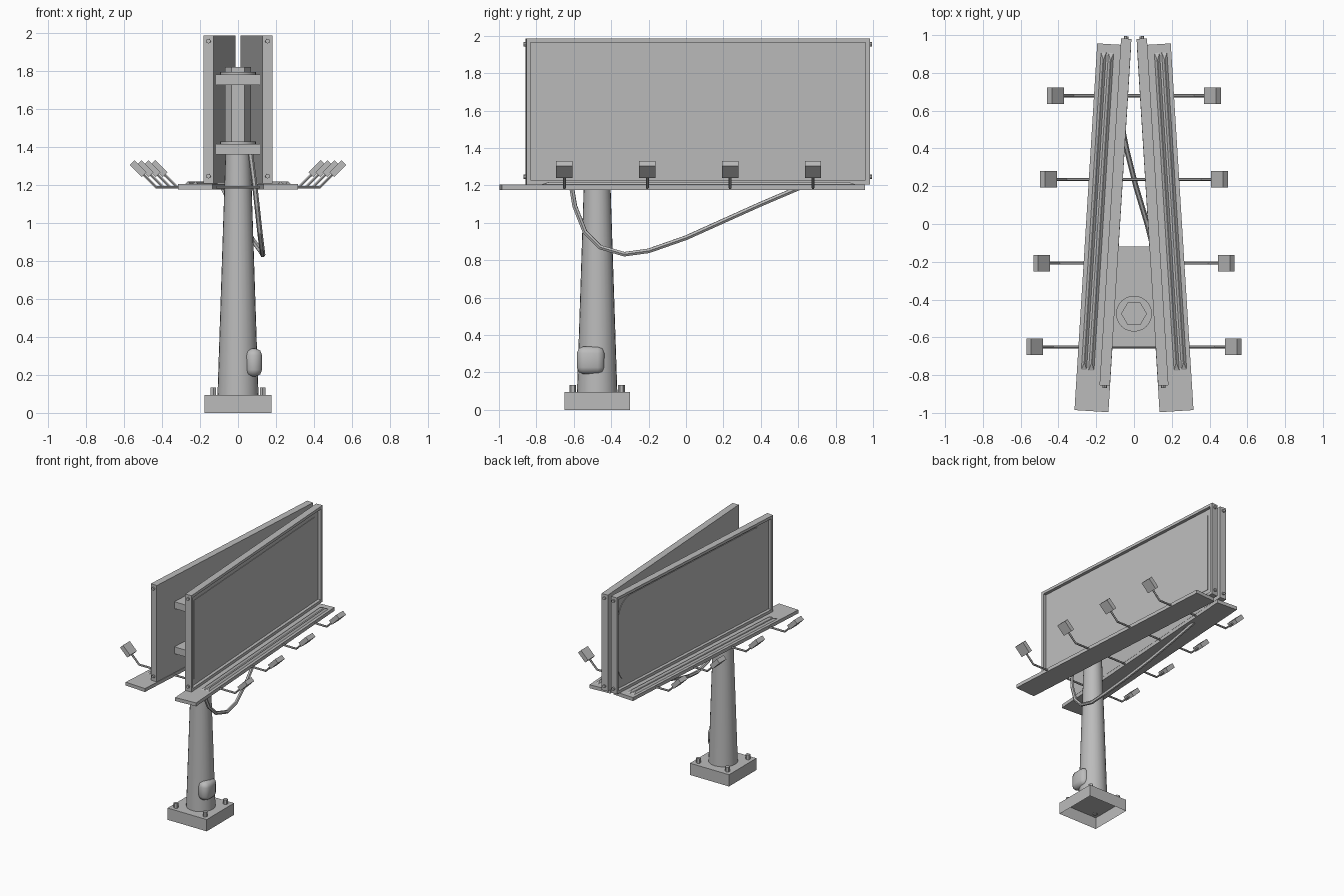
import bpy, bmesh, math
from mathutils import Matrix, Vector

if "Cube" in bpy.data.objects:
    bpy.data.objects.remove(bpy.data.objects["Cube"], do_unlink=True)

GREY = (0.5, 0.5, 0.5, 1)
mat = bpy.data.materials.new("plain grey")
mat.use_nodes = True
mat.diffuse_color = GREY
mat.node_tree.nodes["Principled BSDF"].inputs["Base Color"].default_value = GREY

POLE_Y = -0.475
TILT = 0.062


def link(name, data, matrix=Matrix()):
    ob = bpy.data.objects.new(name, data)
    bpy.context.scene.collection.objects.link(ob)
    data.materials.append(mat)
    ob.matrix_world = matrix
    return ob


def finish(name, bm, matrix=Matrix(), smooth=False):
    bmesh.ops.recalc_face_normals(bm, faces=bm.faces)
    me = bpy.data.meshes.new(name)
    bm.to_mesh(me)
    bm.free()
    ob = link(name, me, matrix)
    if smooth:
        bpy.ops.object.select_all(action='DESELECT')
        ob.select_set(True)
        bpy.context.view_layer.objects.active = ob
        bpy.ops.object.shade_smooth_by_angle(angle=math.radians(50))
    return ob


def box_bm(center, size):
    bm = bmesh.new()
    bmesh.ops.create_cube(bm, size=1, matrix=Matrix.Translation(center) @ Matrix.Diagonal((*size, 1)))
    return bm


def cylinder(name, center, r1, r2, depth, sides, matrix=Matrix(), rot=Matrix(), smooth=False):
    bm = bmesh.new()
    bmesh.ops.create_cone(bm, cap_ends=True, segments=sides, radius1=r1, radius2=r2, depth=depth,
                          matrix=Matrix.Translation(center) @ rot)
    return finish(name, bm, matrix, smooth)


def prism(name, outline, z0, z1, matrix=Matrix()):
    """Extrude a flat outline from z0 up to z1."""
    bm = bmesh.new()
    face = bm.faces.new([bm.verts.new((x, y, z0)) for x, y in outline])
    new = bmesh.ops.extrude_face_region(bm, geom=[face])["geom"]
    bmesh.ops.translate(bm, vec=(0, 0, z1 - z0), verts=[v for v in new if isinstance(v, bmesh.types.BMVert)])
    return finish(name, bm, matrix)


def tube(name, points, radius):
    cu = bpy.data.curves.new(name, 'CURVE')
    cu.dimensions = '3D'
    cu.bevel_depth, cu.bevel_resolution, cu.use_fill_caps = radius, 1, True
    sp = cu.splines.new('POLY')
    sp.points.add(len(points) - 1)
    for p, co in zip(sp.points, points):
        p.co = (*co, 1)
    sp.use_smooth = False
    return link(name, cu)


def rounded_rect(hw, hh, r, steps=6):
    pts = []
    for k, (sx, sy) in enumerate([(1, 1), (-1, 1), (-1, -1), (1, -1)]):
        for i in range(steps + 1):
            a = math.pi / 2 * (k + i / steps)
            pts.append((sx * (hw - r) + r * math.cos(a), sy * (hh - r) + r * math.sin(a)))
    return pts


# Footing, open underneath, with anchor bolts
bm = box_bm((0, POLE_Y, 0.047), (0.35, 0.35, 0.095))
bmesh.ops.delete(bm, geom=[f for f in bm.faces if f.normal.z < -0.5], context='FACES_ONLY')
bmesh.ops.recalc_face_normals(bm, faces=bm.faces)
finish("footing", bm)
for sx in (-1, 1):
    for sy in (-1, 1):
        cylinder("anchor_bolt", (sx * 0.13, POLE_Y + sy * 0.13, 0.11), 0.018, 0.018, 0.045, 6)

# Tapered pole with a hexagonal mast on top
cylinder("pole", (0, POLE_Y, 0.74), 0.108, 0.065, 1.30, 24, smooth=True)
cylinder("mast", (0, POLE_Y, 1.6), 0.068, 0.068, 0.44, 6, rot=Matrix.Rotation(math.pi / 2, 4, 'Z'))

# Brackets between the two boards, each with a collar ring
for z in (1.36, 1.725):
    prism("bracket", [(-0.118, -0.65), (0.118, -0.65), (0.086, -0.12), (-0.086, -0.12)], z, z + 0.055)
    cylinder("collar", (0, POLE_Y, z + 0.06), 0.095, 0.095, 0.014, 24, smooth=True)

# Meter case on the side of the pole
bm = box_bm((0.083, -0.51, 0.265), (0.088, 0.148, 0.148))
bmesh.ops.bevel(bm, geom=bm.edges[:], offset=0.036, segments=2, profile=0.5, affect='EDGES')
meter = finish("meter_case", bm)
for p in meter.data.polygons:
    p.use_smooth = True

# Two boards and their walkways, spread in a V
for s, side in ((1, "left"), (-1, "right")):
    M = Matrix.Translation((s * 0.165, -0.02, 0)) @ Matrix.Rotation(s * TILT, 4, 'Z')
    finish(side + "_walkway", box_bm((0, 0, 1.19), (0.18, 1.945, 0.028)), M)

    # Low hipped ridges along the walkway
    for u in (0.014, 0.053):
        bm = box_bm((s * u, 0.085, 1.21), (0.03, 1.69, 0.014))
        for v in bm.verts:
            if v.co.z > 1.21:
                v.co.x = s * u + (v.co.x - s * u) * 0.1
                v.co.y -= math.copysign(0.04, v.co.y)
        finish(side + "_walkway_ridge", bm, M)

    # Framed board with a recessed face
    cu, cv, cz = s * -0.0617, 0.087, 1.596
    bm = box_bm((cu, cv, cz), (0.055, 1.84, 0.78))
    bm.normal_update()
    front = [f for f in bm.faces if f.normal.x * s > 0.5]
    bmesh.ops.inset_region(bm, faces=front, thickness=0.032)
    new = bmesh.ops.extrude_face_region(bm, geom=front)["geom"]
    bmesh.ops.delete(bm, geom=front, context='FACES_ONLY')
    bmesh.ops.translate(bm, vec=(-s * 0.025, 0, 0), verts=[v for v in new if isinstance(v, bmesh.types.BMVert)])
    finish(side + "_board", bm, M)

    # Thin sheet on the recessed face
    if s > 0:
        outline = [(0.85, 0.318), (-0.85, 0.318), (-0.85, -0.318), (0.85, -0.318)]
    else:
        outline = rounded_rect(0.875, 0.345, 0.15)
    stand = Matrix(((0, 0, 1, 0), (1, 0, 0, 0), (0, 1, 0, 0), (0, 0, 0, 1)))
    place = Matrix.Translation((cu + s * 0.0025, cv, cz)) @ stand
    prism(side + "_sheet", outline, 0, s * 0.004, M @ place)

    # Bolts on the board ends
    for end in (-1, 1):
        for z in (1.245, 1.955):
            cylinder(side + "_board_bolt", (cu, cv + end * 0.923, z), 0.012, 0.012, 0.02, 8, M,
                     Matrix.Rotation(math.pi / 2, 4, 'X'))

# Lamp bars crossing under the boards, with a tilted floodlight at each end
for i in range(4):
    y = -0.65 + i * 0.443
    x = 0.525 - i * 0.0365
    half = [(x - 0.095, y, 1.187), (x - 0.03, y, 1.252)]
    tube("lamp_bar", [(-p[0], p[1], p[2]) for p in reversed(half)] + half, 0.008)
    for s in (-1, 1):
        place = Matrix.Translation((s * x, y, 1.285)) @ Matrix.Rotation(-s * math.pi / 4, 4, 'Y')
        finish("floodlight", box_bm((0, 0, 0), (0.09, 0.088, 0.036)), place)

# Slack power cable
tube("cable", [(-0.08, 0.6, 1.185), (-0.04, 0.4, 1.10), (0.01, 0.2, 1.01), (0.07, 0, 0.92),
               (0.12, -0.2, 0.85), (0.13, -0.33, 0.832), (0.125, -0.46, 0.87), (0.115, -0.54, 0.95),
               (0.1, -0.595, 1.09), (0.09, -0.61, 1.18), (0.065, -0.6, 1.37)], 0.014)
